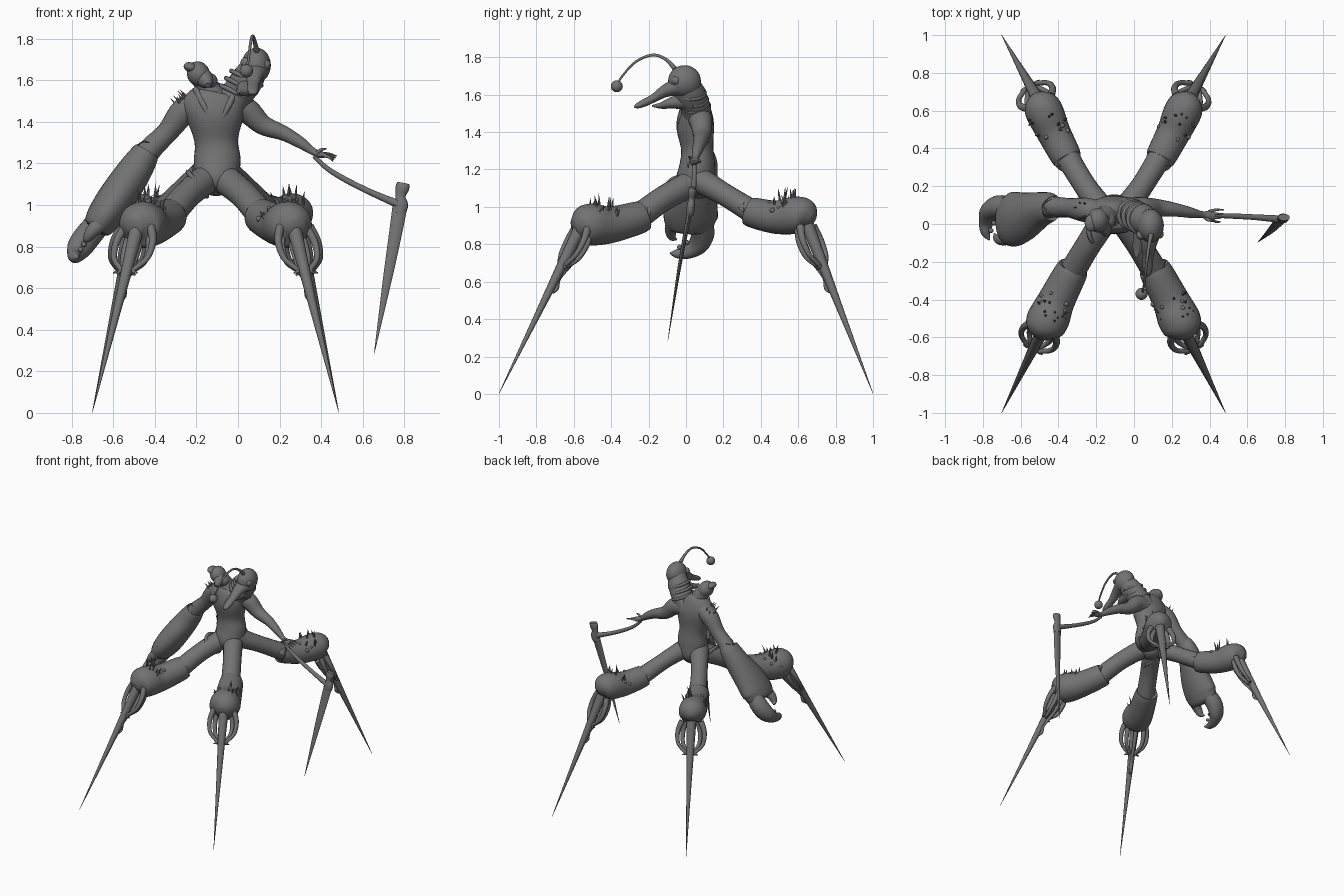
import bpy, bmesh, math, random
from mathutils import Vector as V

random.seed(4)
dark = bpy.data.materials.new("dark_grey")
dark.diffuse_color = (.17, .17, .17, 1)


def finish(name, bm):
    bmesh.ops.recalc_face_normals(bm, faces=bm.faces)
    me = bpy.data.meshes.new(name)
    bm.to_mesh(me)
    bm.free()
    for p in me.polygons:
        p.use_smooth = True
    me.set_sharp_from_angle(angle=math.radians(50))
    me.materials.append(dark)
    ob = bpy.data.objects.new(name, me)
    bpy.context.collection.objects.link(ob)
    return ob


def spline(a, b, c, d, t):
    return [0.5 * (2*q + (r-p)*t + (2*p-5*q+4*r-s)*t*t + (3*q-p-3*r+s)*t**3)
            for p, q, r, s in zip(a, b, c, d)]


def sweep(bm, pts, ref=(0, 0, 1), sides=20, steps=6):
    """Elliptical tube; each point is x, y, z, radius along ref[, other radius]."""
    pts = [tuple(p) if len(p) == 5 else tuple(p) + (p[3],) for p in pts]
    ext = [pts[0]] + pts + [pts[-1]]
    path = []
    for i in range(len(pts) - 1):
        path += [spline(*ext[i:i+4], k / steps) for k in range(steps)]
    path.append(list(pts[-1]))
    rings = []
    for i, p in enumerate(path):
        tan = V(path[min(i+1, len(path)-1)][:3]) - V(path[max(i-1, 0)][:3])
        tan.normalize()
        a = V(ref) - tan * tan.dot(V(ref))
        a.normalize()
        b = tan.cross(a)
        ra, rb = max(p[3], .001), max(p[4], .001)
        rings.append([bm.verts.new(V(p[:3]) + a*ra*math.cos(w) + b*rb*math.sin(w))
                      for w in (2*math.pi*k/sides for k in range(sides))])
    for r, s in zip(rings, rings[1:]):
        for k in range(sides):
            bm.faces.new((r[k], r[(k+1) % sides], s[(k+1) % sides], s[k]))
    bm.faces.new(rings[0])
    bm.faces.new(rings[-1])


def tube(name, pts, **kw):
    bm = bmesh.new()
    sweep(bm, pts, **kw)
    return finish(name, bm)


def ball(name, loc, size, rot=(0, 0, 0)):
    bm = bmesh.new()
    bmesh.ops.create_uvsphere(bm, u_segments=24, v_segments=14, radius=1)
    ob = finish(name, bm)
    ob.location, ob.rotation_euler = loc, rot
    ob.scale = size if isinstance(size, tuple) else (size,) * 3
    return ob


# Torso with pelvis, waist, chest and shoulders
X = (1, 0, 0)
tube("torso", [(-.105, .04, 1.05, .03), (-.105, .045, 1.075, .07, .08), (-.105, .05, 1.13, .105, .105),
               (-.1, .06, 1.22, .112, .095), (-.105, .06, 1.31, .105, .086),
               (-.11, .05, 1.42, .138, .1), (-.115, .05, 1.49, .155, .093),
               (-.11, .05, 1.55, .1, .07), (-.1, .04, 1.58, .03)], ref=X, sides=32)
for s in (-1, 1):
    tube("chest_tendon", [(-.105 + s*.1, .015, 1.56, .015), (-.105 + s*.06, -.03, 1.48, .016),
                          (-.105 + s*.02, -.035, 1.4, .01)])

# Large beaked head on a leaning neck
tube("neck", [(-.06, .06, 1.46, .085), (0, .05, 1.54, .078), (.05, .02, 1.61, .077, .082),
              (.085, 0, 1.68, .06)], ref=X)
ball("head", (.088, -.008, 1.672), (.07, .088, .085))
for i in range(3):
    c = V((-.01 + .025*i, .05 - .012*i, 1.54 + .035*i))
    bm = bmesh.new()
    loop = [(c.x + .072*math.cos(w), c.y + .074*math.sin(w), c.z - .035*math.cos(w), .011)
            for w in (k*math.pi/6 for k in range(13))]
    sweep(bm, loop, sides=8, steps=3, ref=(.5, 0, .86))
    finish("neck_fold", bm)
tube("upper_beak", [(.085, -.04, 1.645, .05, .06), (.078, -.11, 1.62, .034, .042),
                    (.074, -.17, 1.583, .023, .03), (.072, -.225, 1.555, .02, .027),
                    (.072, -.26, 1.54, .014, .02), (.072, -.277, 1.533, .004, .008)])
tube("lower_jaw", [(.045, 0, 1.57, .05), (.035, -.08, 1.555, .03, .042),
                   (.02, -.13, 1.542, .018, .028), (.012, -.18, 1.54, .005)])
for e in ((.037, -.058, 1.685), (.132, -.053, 1.675)):
    ball("eye", e, .025)
tube("lure_stem", [(.09, -.06, 1.74, .014), (.08, -.11, 1.79, .009), (.07, -.18, 1.812, .008),
                   (.06, -.27, 1.775, .007), (.05, -.34, 1.7, .006), (.042, -.37, 1.65, .006)],
     ref=X, sides=10)
ball("lure_ball", (.04, -.37, 1.645), .032)

# Small second head
tube("small_neck", [(-.11, .05, 1.48, .08), (-.145, .045, 1.56, .058), (-.18, .03, 1.62, .05)], ref=X)
ball("small_head", (-.19, .02, 1.63), (.055, .065, .062), (0, -.4, 0))
ball("small_brow", (-.228, .005, 1.662), (.034, .045, .024), (0, .3, 0))
tube("small_muzzle", [(-.165, .0, 1.61, .045), (-.15, -.035, 1.59, .032), (-.145, -.06, 1.575, .014)])
ball("small_jowl", (-.14, .02, 1.595), (.042, .05, .04))

# Clawed arm
Y = (0, 1, 0)
tube("claw_upper_arm", [(-.18, .06, 1.49, .06), (-.26, .075, 1.45, .065), (-.34, .085, 1.35, .052),
                        (-.42, .09, 1.27, .056), (-.46, .09, 1.21, .06)], ref=Y)
tube("claw_forearm", [(-.437, .09, 1.26, .062, .05), (-.443, .09, 1.25, .077, .066),
                      (-.5, .075, 1.16, .095, .083), (-.58, .04, 1.04, .13, .09),
                      (-.64, .025, .95, .145, .085), (-.675, .03, .895, .12, .07),
                      (-.685, .03, .88, .07, .04)], ref=Y, sides=32)
tube("claw_finger", [(-.655, .08, .93, .06, .06), (-.715, .09, .86, .065, .062),
                     (-.76, .065, .8, .062, .052), (-.782, .01, .76, .042, .036),
                     (-.785, -.045, .75, .026), (-.765, -.085, .752, .004)], ref=(.8, .2, -.5))
tube("claw_thumb", [(-.64, -.06, .93, .045), (-.695, -.08, .88, .034),
                    (-.725, -.075, .84, .022), (-.74, -.05, .825, .004)], ref=Y)
for p in ((-.742, .005, .81), (-.757, -.035, .785)):
    ball("claw_tooth", p, .013)


def cone(bm, base, direction, r):
    d = V(direction)
    ref = (1, 0, 0) if abs(d.x) < abs(d.z) else (0, 0, 1)
    tip, mid = V(base) + d, V(base) + d*.5 + V((0, 0, d.length*.06))
    sweep(bm, [(*base, r), (*mid, r*.6), (*tip, 0)], ref=ref, sides=7, steps=2)


bm = bmesh.new()
for i in range(7):
    cone(bm, (-.235 - .008*i, .06 + random.uniform(-.04, .05), 1.5 - .007*i),
         (-.03 + random.uniform(-.02, .02), random.uniform(-.02, .02), .055), .009)
finish("shoulder_thorns", bm)

# Slim arm and hand
tube("slim_arm", [(-.04, .07, 1.47, .07), (.04, .08, 1.455, .062), (.12, .085, 1.385, .048),
                  (.22, .075, 1.345, .036), (.3, .06, 1.3, .028), (.36, .05, 1.258, .018),
                  (.4, .045, 1.242, .017, .026), (.43, .045, 1.24, .008, .018)])
for i in range(4):
    y = .075 - i*.021
    tube("finger", [(.395, .05 + (y-.045)*.5, 1.243, .009), (.435, y, 1.246 - .005*i, .007),
                    (.475 - .006*i, y, 1.235 - .008*i, .003)], sides=8, steps=4)
tube("thumb", [(.38, .03, 1.25, .01), (.4, .02, 1.265, .008), (.425, .015, 1.27, .003)], sides=8)

# Scythe
tube("scythe_handle", [(.365, .045, 1.235, .01), (.43, .045, 1.175, .012), (.52, .042, 1.12, .014),
                       (.64, .036, 1.06, .015), (.78, .025, 1.0, .02)])
tube("scythe_head", [(.795, .035, 1.105, .03, .018), (.79, .033, 1.08, .033, .022),
                     (.782, .03, 1.04, .024, .018), (.785, .026, 1.0, .033, .022),
                     (.775, .022, .96, .03, .02)], ref=X)
ball("scythe_knuckle", (.785, .025, .995), (.028, .022, .028))
tube("scythe_blade", [(.78, .025, 1.0, .036, .016), (.757, -.002, .86, .031, .012),
                      (.72, -.04, .65, .022, .009), (.655, -.097, .285, .001)], ref=X, sides=8)

# Four legs, as distances out from the leg centre: thigh, shell, spike
CX = -.108
FRONT = ([(.05, -.02, 1.12, .072), (.14, .12, 1.045, .067), (.23, .27, .935, .07)],
         [(.215, .235, .95, .068), (.22, .245, .945, .086), (.3, .4, .905, .098), (.345, .5, .905, .112),
          (.375, .555, .905, .098), (.393, .6, .895, .04)],
         (.375, .56, .9))
BACK = ([(.05, .06, 1.15, .072), (.15, .2, 1.07, .06), (.255, .37, .965, .064)],
        [(.245, .345, .975, .066), (.25, .355, .97, .08), (.315, .48, .945, .089), (.365, .59, .955, .1),
         (.395, .645, .952, .085), (.415, .68, .935, .03)],
        (.395, .65, .9))
for sy, label, (thigh, shell, top) in ((-1, "front", FRONT), (1, "back", BACK)):
    for sx, side in ((-1, "left"), (1, "right")):
        name = f"{label}_{side}_"

        def put(p):
            return (CX + sx*p[0], sy*p[1], *p[2:])
        tube(name + "thigh", [put(p) for p in thigh])
        tube(name + "shell", [put(p) for p in shell], sides=28)
        a, b = V(put(top)), V(put((.593, 1, .002)))
        tube(name + "spike", [(*a, .036), (*a.lerp(b, .4), .021), (*b, .001)], sides=12)

        # Tendrils that bow out from the shell and grip the spike
        d = (b - a).normalized()
        across = d.cross(V((0, 0, 1))).normalized()
        up = across.cross(d)
        bm = bmesh.new()
        for ang in (-8, 188, -50, 230):
            w = math.radians(ang)
            o = across*math.cos(w)*1.15 + up*math.sin(w)*.75
            ends = ((.0, .06, .022), (.08, .085, .018), (.17, .078, .014), (.235, .03, .012),
                    (.25, .05, .003))
            sweep(bm, [(*(a.lerp(b, t) + o*f), r) for t, f, r in ends], ref=up, sides=10, steps=4)
        hook = ((.05, -.06, .018), (.18, -.05, .013), (.3, -.02, .011), (.36, -.032, .012),
                (.4, -.012, .003))
        sweep(bm, [(*(a.lerp(b, t) + up*f), r) for t, f, r in hook], ref=across, sides=10, steps=4)
        finish(name + "tendrils", bm)

        # Thorns and warts on the shell
        s0, s1 = V(put(shell[2])[:3]), V(put(shell[4])[:3])
        run = (s1 - s0).normalized()
        lat = run.cross(V((0, 0, 1))).normalized()
        bm = bmesh.new()
        for i in range(11):
            w = math.radians(random.uniform(-70, 70))
            o = lat*math.sin(w) + V((0, 0, 1))*math.cos(w)
            base = s0.lerp(s1, random.uniform(0, .65)) + o*.09
            lean = o*.4 + V((0, 0, .6)) + run*random.uniform(-.3, .2)
            cone(bm, base, lean*random.uniform(.045, .09)*(.45 + .55*math.cos(w)), .008)
        finish(name + "thorns", bm)
        for i in range(8):
            w = math.radians((-1)**i * random.uniform(20, 80))
            o = lat*math.sin(w) + V((0, 0, 1))*math.cos(w)
            ball(name + "wart", s0.lerp(s1, -.1 + .1*i) + o*(.088 if sy > 0 else .098),
                 random.uniform(.009, .014))

# Band around the left hip
bm = bmesh.new()
sweep(bm, [(-.195 + .045*math.cos(w), -.03 + .074*math.sin(w), 1.1 - .058*math.cos(w), .012)
           for w in (k*math.pi/6 for k in range(13))], ref=(.75, 0, .65), sides=8, steps=3)
finish("hip_band", bm)
